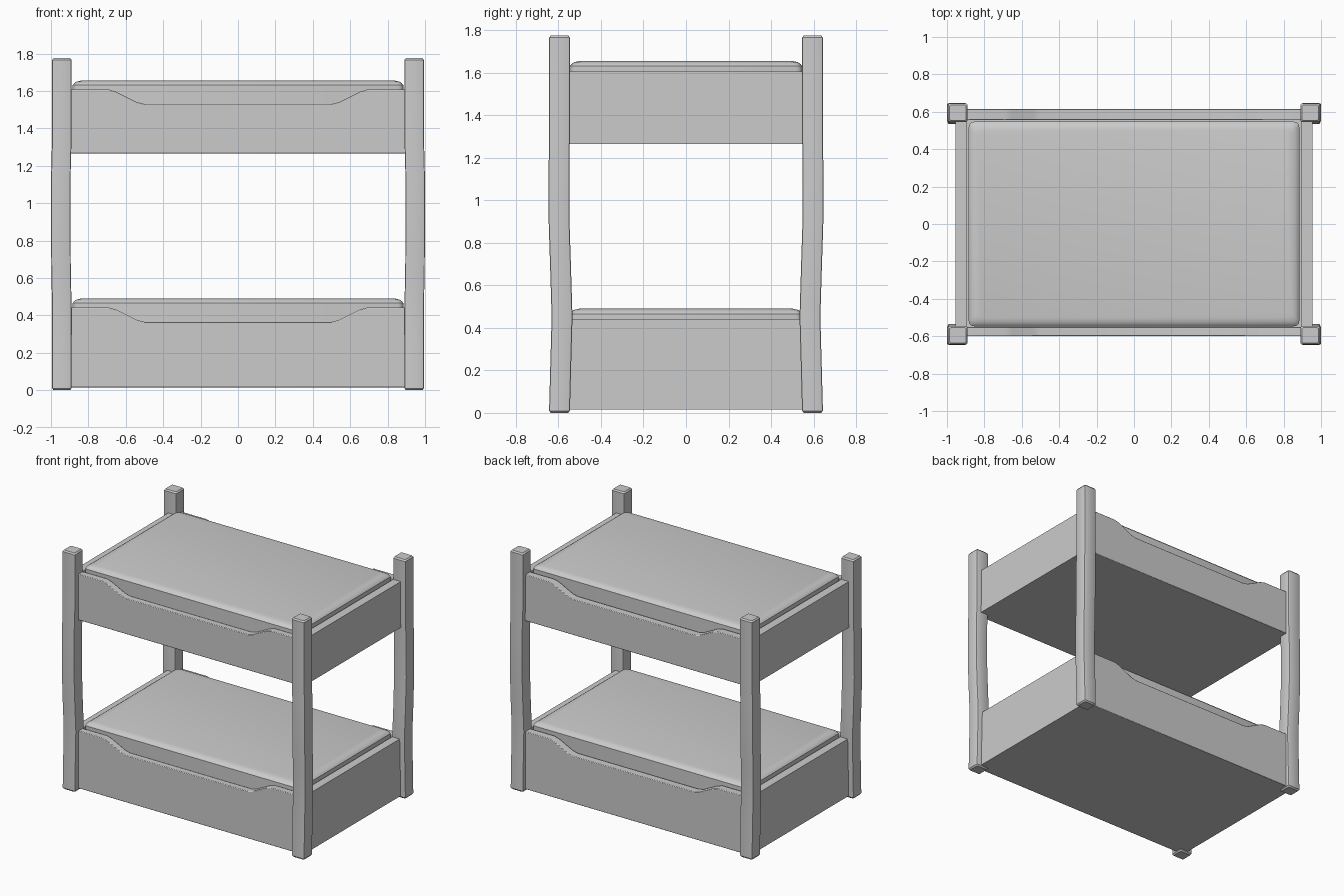
import bpy, bmesh, math

cube = bpy.data.objects.get("Cube")
if cube:
    bpy.data.objects.remove(cube, do_unlink=True)

GREY = (0.6, 0.6, 0.6, 1)
mat = bpy.data.materials.new("plain grey")
mat.use_nodes = True
mat.diffuse_color = GREY
mat.node_tree.nodes["Principled BSDF"].inputs["Base Color"].default_value = GREY


def finish(name, bm, bevel=0.0):
    bmesh.ops.recalc_face_normals(bm, faces=bm.faces[:])
    mesh = bpy.data.meshes.new(name)
    bm.to_mesh(mesh)
    bm.free()
    mesh.materials.append(mat)
    obj = bpy.data.objects.new(name, mesh)
    bpy.context.collection.objects.link(obj)
    if bevel:
        mod = obj.modifiers.new("soft edges", "BEVEL")
        mod.width, mod.segments = bevel, 2
        mod.limit_method, mod.angle_limit = "ANGLE", math.radians(40)
    bpy.ops.object.select_all(action="DESELECT")
    bpy.context.view_layer.objects.active = obj
    obj.select_set(True)
    bpy.ops.object.shade_smooth_by_angle(angle=math.radians(35))


def rounded_rect(hx, hy, r, z, cx=0, cy=0, steps=3):
    """Ring of points around a rectangle with rounded corners."""
    pts = []
    for i, (sx, sy) in enumerate([(1, 1), (-1, 1), (-1, -1), (1, -1)]):
        for k in range(steps + 1):
            a = (i + k / steps) * math.pi / 2
            pts.append((cx + sx * (hx - r) + r * math.cos(a),
                        cy + sy * (hy - r) + r * math.sin(a), z))
    return pts


def loft(name, rings):
    """Skin a stack of rings and cap both ends."""
    bm = bmesh.new()
    loops = [[bm.verts.new(p) for p in ring] for ring in rings]
    n = len(loops[0])
    for a, b in zip(loops, loops[1:]):
        for i in range(n):
            j = (i + 1) % n
            bm.faces.new((a[i], a[j], b[j], b[i]))
    bm.faces.new(loops[0][::-1])
    bm.faces.new(loops[-1])
    finish(name, bm)


def slab(name, x0, x1, y0, y1, z0, z1):
    bm = bmesh.new()
    bmesh.ops.create_cube(bm, size=1)
    for v in bm.verts:
        v.co = (x1 if v.co.x > 0 else x0, y1 if v.co.y > 0 else y0,
                z1 if v.co.z > 0 else z0)
    finish(name, bm)


def rail(name, y0, y1, bottom, dip, top):
    """Long side board with a lowered middle section."""
    outline = [(-0.93, bottom), (0.93, bottom), (0.93, top), (0.69, top), (0.65, top - 0.012),
               (0.54, dip + 0.01), (0.5, dip), (-0.5, dip), (-0.54, dip + 0.01),
               (-0.65, top - 0.012), (-0.69, top), (-0.93, top)]
    bm = bmesh.new()
    face = bm.faces.new([bm.verts.new((x, y0, z)) for x, z in outline])
    ext = bmesh.ops.extrude_face_region(bm, geom=[face])
    for g in ext["geom"]:
        if isinstance(g, bmesh.types.BMVert):
            g.co.y = y1
    finish(name, bm, 0.004)


# Four gently wavy corner posts: height, x centre, y centre
WAVE = [(0.01, 0.942, 0.595), (0.2, 0.942, 0.59), (0.45, 0.942, 0.583),
        (0.65, 0.946, 0.589), (0.9, 0.948, 0.597), (1.15, 0.947, 0.597),
        (1.35, 0.942, 0.595), (1.765, 0.942, 0.595)]
for sx, side in ((-1, "right"), (1, "left")):
    for sy, end in ((-1, "front"), (1, "back")):
        rings = [rounded_rect(0.052, 0.049, 0.008, z, sx * x, sy * y, 2)
                 for z, x, y in WAVE]
        foot = rounded_rect(0.044, 0.041, 0.008, 0, sx * 0.942, sy * 0.595, 2)
        cap = rounded_rect(0.044, 0.041, 0.008, 1.775, sx * 0.942, sy * 0.595, 2)
        loft(f"{end}_{side}_post", [foot] + rings + [cap])

# Two bunks: bottom, dip in the side rails, rail top, mattress top
for level, bottom, dip, top, soft in (("lower", 0.015, 0.365, 0.442, 0.49),
                                      ("upper", 1.265, 1.53, 1.607, 1.655)):
    rail(f"{level}_front_rail", -0.6, -0.55, bottom, dip, top)
    rail(f"{level}_back_rail", 0.555, 0.615, bottom, dip, top)
    for sx, side in ((-1, "right"), (1, "left")):
        x0, x1 = sorted((sx * 0.893, sx * 0.955))
        slab(f"{level}_{side}_end_board", x0, x1, -0.57, 0.575, bottom, top)
    slab(f"{level}_base", -0.9, 0.9, -0.56, 0.565, bottom, bottom + 0.06)
    # Mattress with a rounded upper edge
    loft(f"{level}_mattress", [
        rounded_rect(0.884 - inset, 0.547 - inset, 0.03, z) for inset, z in
        ((0, bottom + 0.06), (0, soft - 0.024), (0.008, soft - 0.014),
         (0.022, soft - 0.005), (0.045, soft))])
